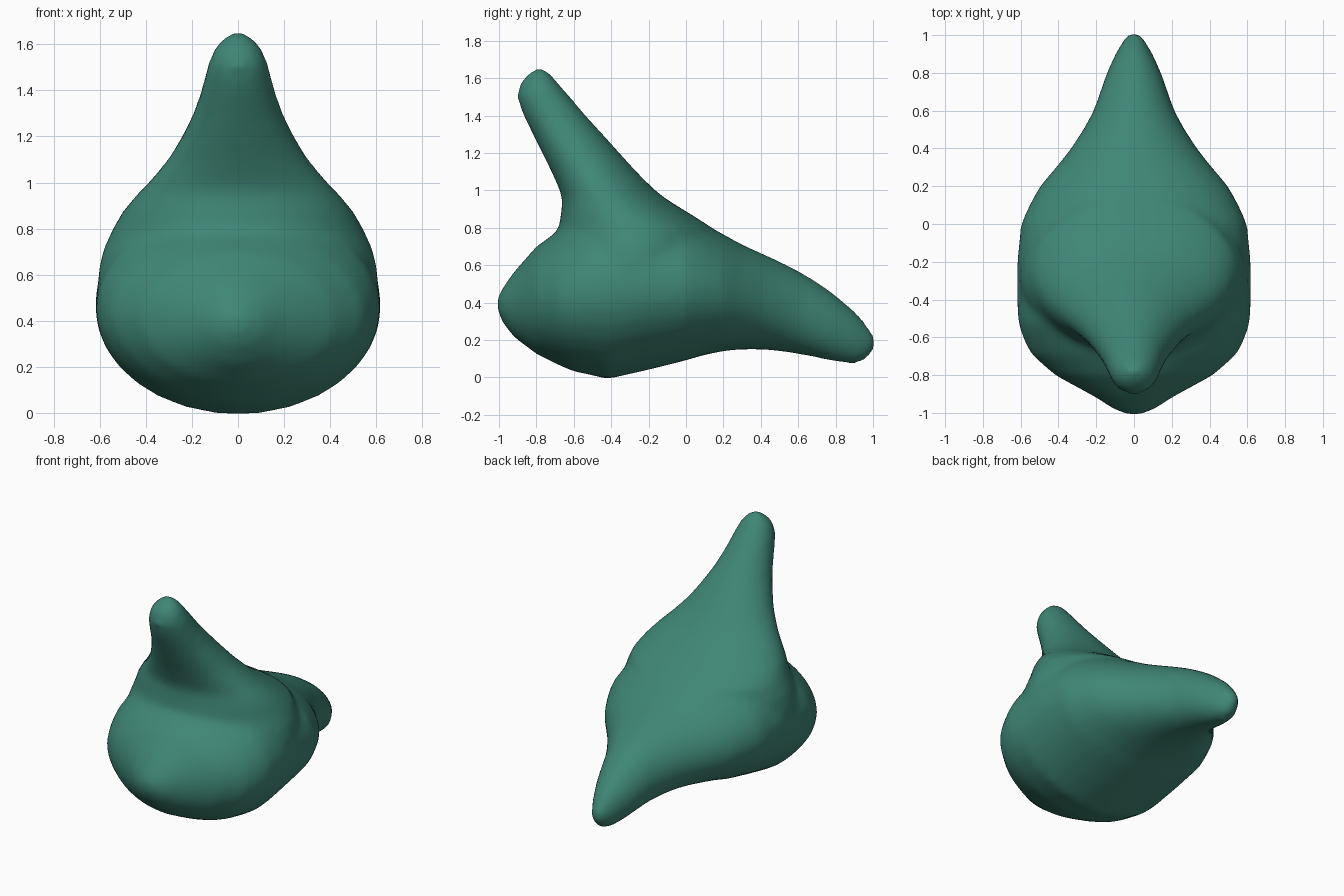
import bpy, bmesh, math

if "Cube" in bpy.data.objects:
    bpy.data.objects.remove(bpy.data.objects["Cube"])

teal = bpy.data.materials.new("teal")
teal.diffuse_color = (0.05, 0.24, 0.18, 1)
teal.use_nodes = True
teal.node_tree.nodes["Principled BSDF"].inputs["Base Color"].default_value = teal.diffuse_color
SEG = 32


def loft(bm, slices, point):
    """Skin elliptical rings; point(slice, cos, sin) places each vertex."""
    rings = []
    for s in slices:
        rings.append([bm.verts.new(point(s, math.cos(2 * math.pi * i / SEG),
                                         math.sin(2 * math.pi * i / SEG))) for i in range(SEG)])
    for a, b in zip(rings, rings[1:]):
        for i in range(SEG):
            j = (i + 1) % SEG
            bm.faces.new((a[i], a[j], b[j], b[i]))
    bm.faces.new(rings[0][::-1])
    bm.faces.new(rings[-1])


bm = bmesh.new()

# Belly and tail: upright rings (y, bottom z, top z, half width)
body = [(-1.01, .36, .43, .03), (-.98, .29, .48, .11), (-.92, .215, .565, .20),
        (-.8, .125, .70, .42), (-.69, .07, .78, .545), (-.6, .03, .84, .59),
        (-.52, .015, .89, .615), (-.42, -.01, .92, .62), (-.2, .04, .93, .62),
        (0, .09, .87, .60), (.1, .12, .82, .555), (.2, .14, .765, .50),
        (.3, .15, .71, .415), (.4, .15, .665, .335), (.5, .14, .62, .27),
        (.6, .125, .57, .215), (.7, .105, .51, .18), (.8, .083, .44, .145),
        (.9, .07, .355, .10), (.96, .085, .29, .065), (1.01, .15, .22, .03)]
loft(bm, body, lambda s, c, n: (s[3] * c, s[0], (s[1] + s[2]) / 2 + (s[2] - s[1]) / 2 * n))

# Neck and head: level rings (z, front y, back y, half width)
neck = [(.5, -.66, .05, .58), (.6, -.69, .12, .61), (.7, -.69, .15, .59), (.8, -.68, .14, .545),
        (.87, -.67, .03, .505), (.95, -.66, -.10, .44), (1.0, -.675, -.165, .39),
        (1.1, -.72, -.265, .305), (1.2, -.77, -.355, .245), (1.3, -.82, -.445, .195),
        (1.4, -.87, -.535, .16), (1.5, -.905, -.62, .135), (1.57, -.89, -.68, .11),
        (1.62, -.85, -.72, .075), (1.65, -.81, -.755, .03)]
loft(bm, neck, lambda s, c, n: (s[3] * c, (s[1] + s[2]) / 2 + (s[2] - s[1]) / 2 * n, s[0]))

bmesh.ops.recalc_face_normals(bm, faces=bm.faces)
mesh = bpy.data.meshes.new("body")
bm.to_mesh(mesh)
bm.free()
mesh.materials.append(teal)
obj = bpy.data.objects.new("body", mesh)
bpy.context.collection.objects.link(obj)
bpy.context.view_layer.objects.active = obj
obj.select_set(True)

# Fuse both lofts into one soft skin
fuse = obj.modifiers.new("fuse", 'REMESH')
fuse.mode = 'VOXEL'
fuse.voxel_size = 0.025
fuse.use_smooth_shade = True
soften = obj.modifiers.new("soften", 'SMOOTH')
soften.factor = 0.5
soften.iterations = 10
